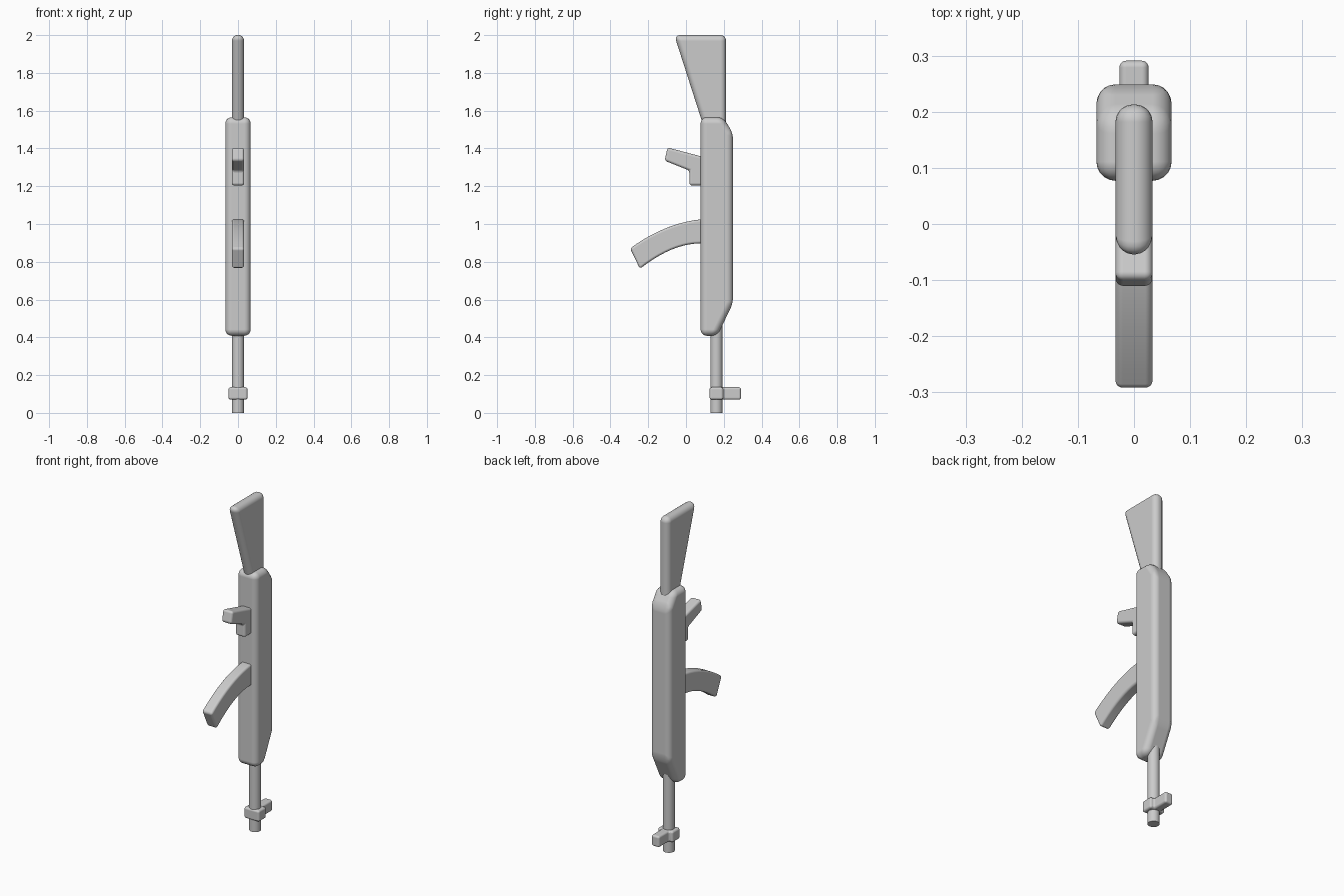
import bpy, bmesh, math

if "Cube" in bpy.data.objects:
    bpy.data.objects.remove(bpy.data.objects["Cube"])

grey = bpy.data.materials.new("plain grey")
grey.diffuse_color = (0.6, 0.6, 0.6, 1)
grey.use_nodes = True
grey.node_tree.nodes["Principled BSDF"].inputs["Base Color"].default_value = grey.diffuse_color


def prism(name, profile, to_xyz, bevel):
    """Extrude a 2D profile between depth 0 and 1 of to_xyz and round its edges."""
    bm = bmesh.new()
    a = [bm.verts.new(to_xyz(u, v, 0)) for u, v in profile]
    b = [bm.verts.new(to_xyz(u, v, 1)) for u, v in profile]
    n = len(profile)
    bm.faces.new(a)
    bm.faces.new(b[::-1])
    for i in range(n):
        j = (i + 1) % n
        bm.faces.new((a[j], a[i], b[i], b[j]))
    bmesh.ops.recalc_face_normals(bm, faces=bm.faces)
    for f in bm.faces:
        f.smooth = True
    mesh = bpy.data.meshes.new(name)
    bm.to_mesh(mesh)
    bm.free()
    mesh.materials.append(grey)
    ob = bpy.data.objects.new(name, mesh)
    bpy.context.collection.objects.link(ob)
    mod = ob.modifiers.new("rounding", 'BEVEL')
    mod.width = bevel
    mod.segments = 5
    mod.limit_method = 'ANGLE'
    mod.angle_limit = math.radians(20)
    mod.harden_normals = True
    return ob


def side(half):
    return lambda y, z, d: ((2 * d - 1) * half, y, z)


def flat(z0, z1):
    return lambda x, y, d: (x, y, z0 + d * (z1 - z0))


def bezier(p0, p1, p2, n=10):
    pts = []
    for i in range(n + 1):
        t = i / n
        pts.append(tuple((1 - t) ** 2 * a + 2 * t * (1 - t) * b + t * t * c
                         for a, b, c in zip(p0, p1, p2)))
    return pts


# main body with chamfered back ends
prism("body", [(0.077, 0.408), (0.165, 0.408), (0.249, 0.58), (0.249, 1.483),
               (0.195, 1.565), (0.077, 1.565)], side(0.067), 0.034)

# flared stock
prism("stock", [(0.105, 1.48), (0.213, 1.48), (0.213, 2.0), (-0.062, 2.0)],
      side(0.033), 0.031)

# short angled grip
prism("grip", [(0.11, 1.35), (-0.098, 1.405), (-0.113, 1.335), (0.018, 1.283),
               (0.018, 1.204), (0.11, 1.204)], side(0.033), 0.014)

# curved magazine
upper = bezier((0.075, 1.024), (-0.115, 1.003), (-0.296, 0.871))
lower = bezier((0.075, 0.897), (-0.073, 0.897), (-0.244, 0.763))
prism("magazine", [(0.11, 1.024)] + upper + lower[::-1] + [(0.11, 0.897)],
      side(0.033), 0.013)

# barrel
bpy.ops.mesh.primitive_cylinder_add(vertices=32, radius=0.032, depth=0.5,
                                    location=(0, 0.161, 0.25))
barrel = bpy.context.object
barrel.name = "barrel"
barrel.data.materials.append(grey)
bpy.ops.object.shade_smooth_by_angle(angle=math.radians(30))

# front collar with sight nub
prism("collar", [(-0.05, 0.125), (0.05, 0.125), (0.05, 0.197), (0.026, 0.197),
                 (0.026, 0.291), (-0.026, 0.291), (-0.026, 0.197), (-0.05, 0.197)],
      flat(0.07, 0.136), 0.014)
